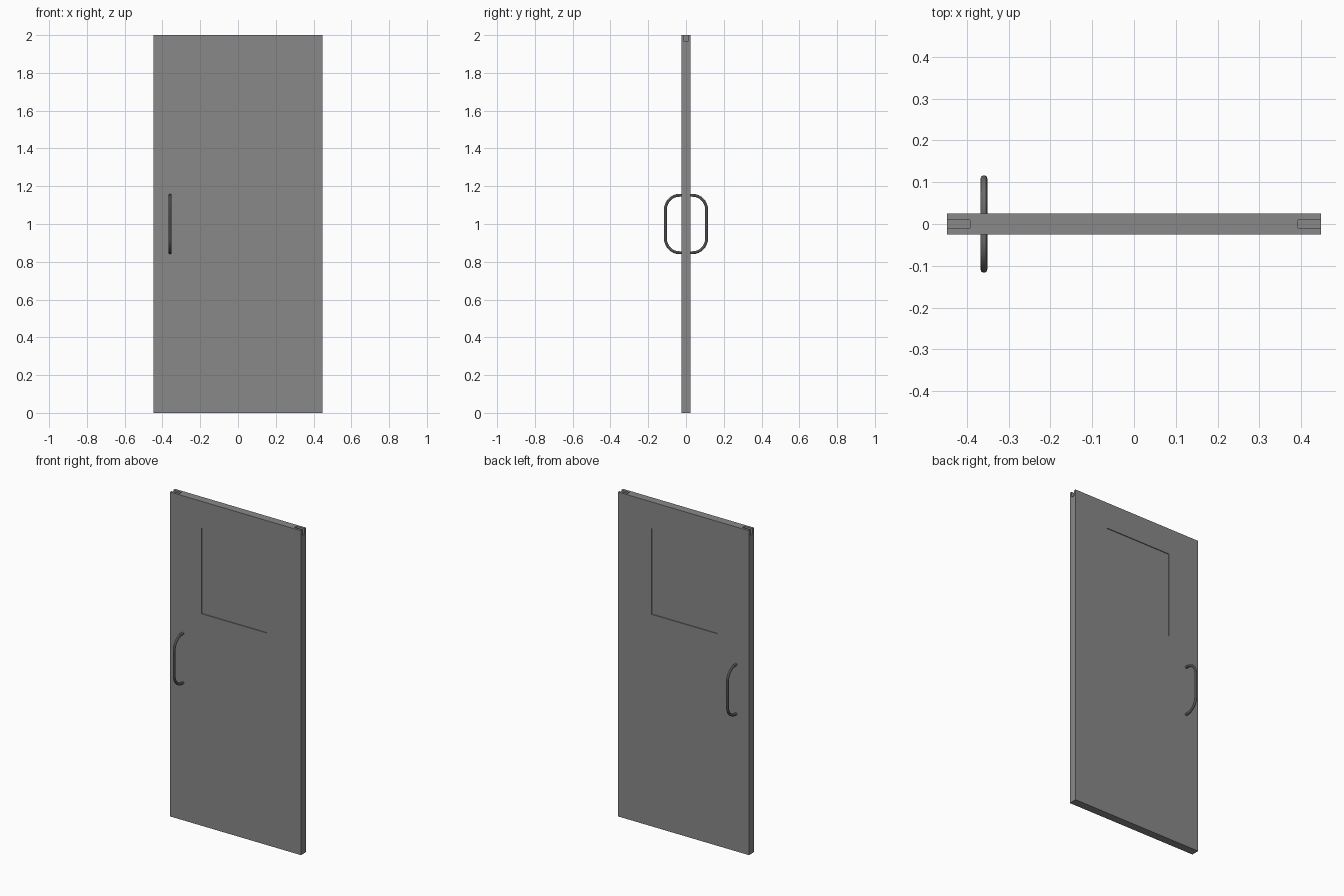
import bpy
import bmesh
import math
from mathutils import Vector

if "Cube" in bpy.data.objects:
    bpy.data.objects.remove(bpy.data.objects["Cube"], do_unlink=True)

WIDTH, THICK, HEIGHT = 0.894, 0.05, 2.0

grey = bpy.data.materials.new("door grey")
grey.use_nodes = True
grey.diffuse_color = (0.25, 0.25, 0.25, 1)
grey.node_tree.nodes["Principled BSDF"].inputs["Base Color"].default_value = (0.25, 0.25, 0.25, 1)


def box(name, low, high):
    """Box between two opposite corners."""
    low, high = Vector(low), Vector(high)
    mesh = bpy.data.meshes.new(name)
    bm = bmesh.new()
    bmesh.ops.create_cube(bm, size=1)
    for v in bm.verts:
        v.co = (low + high) / 2 + v.co * (high - low)
    bm.to_mesh(mesh)
    bm.free()
    mesh.materials.append(grey)
    obj = bpy.data.objects.new(name, mesh)
    bpy.context.collection.objects.link(obj)
    return obj


def activate(obj):
    bpy.ops.object.select_all(action="DESELECT")
    obj.select_set(True)
    bpy.context.view_layer.objects.active = obj


def cut(target, cutter):
    """Subtract the cutter, then discard it."""
    cutter.hide_render = True
    mod = target.modifiers.new("cut", "BOOLEAN")
    mod.operation, mod.solver, mod.object = "DIFFERENCE", "EXACT", cutter
    activate(target)
    bpy.ops.object.modifier_apply(modifier=mod.name)
    bpy.data.objects.remove(cutter, do_unlink=True)


# Door slab
half_w, half_t = WIDTH / 2, THICK / 2
door = box("door_panel", (-half_w, -half_t, 0), (half_w, half_t, HEIGHT))

# Shallow window recess on both faces, leaving the pane between them
RECESS = 0.005
for side in (-1, 1):
    outer, inner = side * (half_t + 0.02), side * (half_t - RECESS)
    cut(door, box("window_cutter", (-0.233, min(outer, inner), 1.307),
                  (0.217, max(outer, inner), 1.837)))

# Narrow pivot slots in the top corners
for side in (-1, 1):
    xs = sorted((side * (half_w + 0.02), side * (half_w - 0.055)))
    cut(door, box("slot_cutter", (xs[0], -0.01, HEIGHT - 0.035),
                  (xs[1], 0.01, HEIGHT + 0.02)))


# Pull handles: a bent round bar on each face
def handle(name, side):
    radius, reach, half_h, bend = 0.008, 0.109, 0.152, 0.075
    path = [(half_t - 0.005, -half_h)]
    for sign in (-1, 1):
        arc = [(reach - bend + bend * math.cos(a), sign * (half_h - bend + bend * math.sin(a)))
               for a in (math.radians(90 * i / 8) for i in range(9))]
        path += arc[::-1] if sign < 0 else arc
    path.append((half_t - 0.005, half_h))
    curve = bpy.data.curves.new(name, "CURVE")
    curve.dimensions = "3D"
    curve.bevel_depth, curve.bevel_resolution = radius, 3
    curve.use_fill_caps = True
    spline = curve.splines.new("POLY")
    spline.points.add(len(path) - 1)
    for point, (y, z) in zip(spline.points, path):
        point.co = (-0.359, side * y, 1.0 + z, 1)
    curve.materials.append(grey)
    obj = bpy.data.objects.new(name, curve)
    bpy.context.collection.objects.link(obj)
    activate(obj)
    bpy.ops.object.convert(target="MESH")
    bpy.ops.object.shade_smooth_by_angle()


handle("front_handle", -1)
handle("back_handle", 1)
